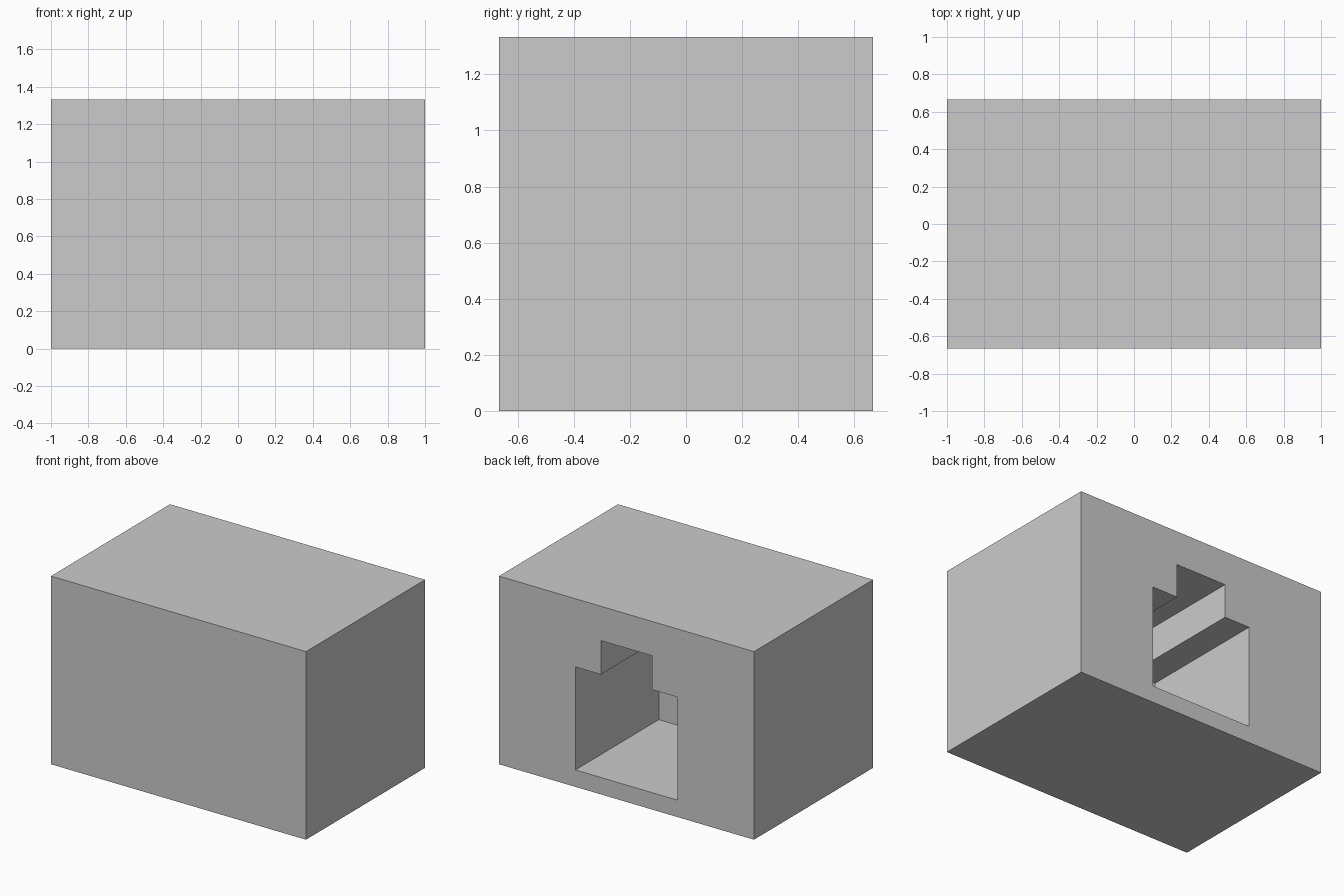
import bpy, bmesh

if "Cube" in bpy.data.objects:
    bpy.data.objects.remove(bpy.data.objects["Cube"])


def profile_prism(name, points, y0, y1):
    """Extrude an x-z outline from y0 to y1."""
    bm = bmesh.new()
    face = bm.faces.new([bm.verts.new((x, y0, z)) for x, z in points])
    ext = bmesh.ops.extrude_face_region(bm, geom=[face])
    moved = [v for v in ext["geom"] if isinstance(v, bmesh.types.BMVert)]
    bmesh.ops.translate(bm, verts=moved, vec=(0, y1 - y0, 0))
    bmesh.ops.recalc_face_normals(bm, faces=bm.faces)
    mesh = bpy.data.meshes.new(name)
    bm.to_mesh(mesh)
    bm.free()
    obj = bpy.data.objects.new(name, mesh)
    bpy.context.collection.objects.link(obj)
    return obj


W, D, H = 1.0, 2 / 3, 4 / 3
DEPTH = 0.933

# Solid block
block = profile_prism("socket_block", [(-W, 0), (W, 0), (W, H), (-W, H)], -D, D)

# Stepped socket opening, mirrored about x = 0
half = [(0.4, 0.12), (0.4, 0.85), (0.2, 0.85), (0.2, 1.09)]
outline = half + [(-x, z) for x, z in reversed(half)]
cutter = profile_prism("socket_cutter", outline, D - DEPTH, D + 0.2)
cutter.hide_render = True
cutter.hide_viewport = False
cutter.display_type = 'WIRE'

# Cut the socket into the back face
cut = block.modifiers.new("socket_cut", 'BOOLEAN')
cut.operation = 'DIFFERENCE'
cut.solver = 'EXACT'
cut.object = cutter
